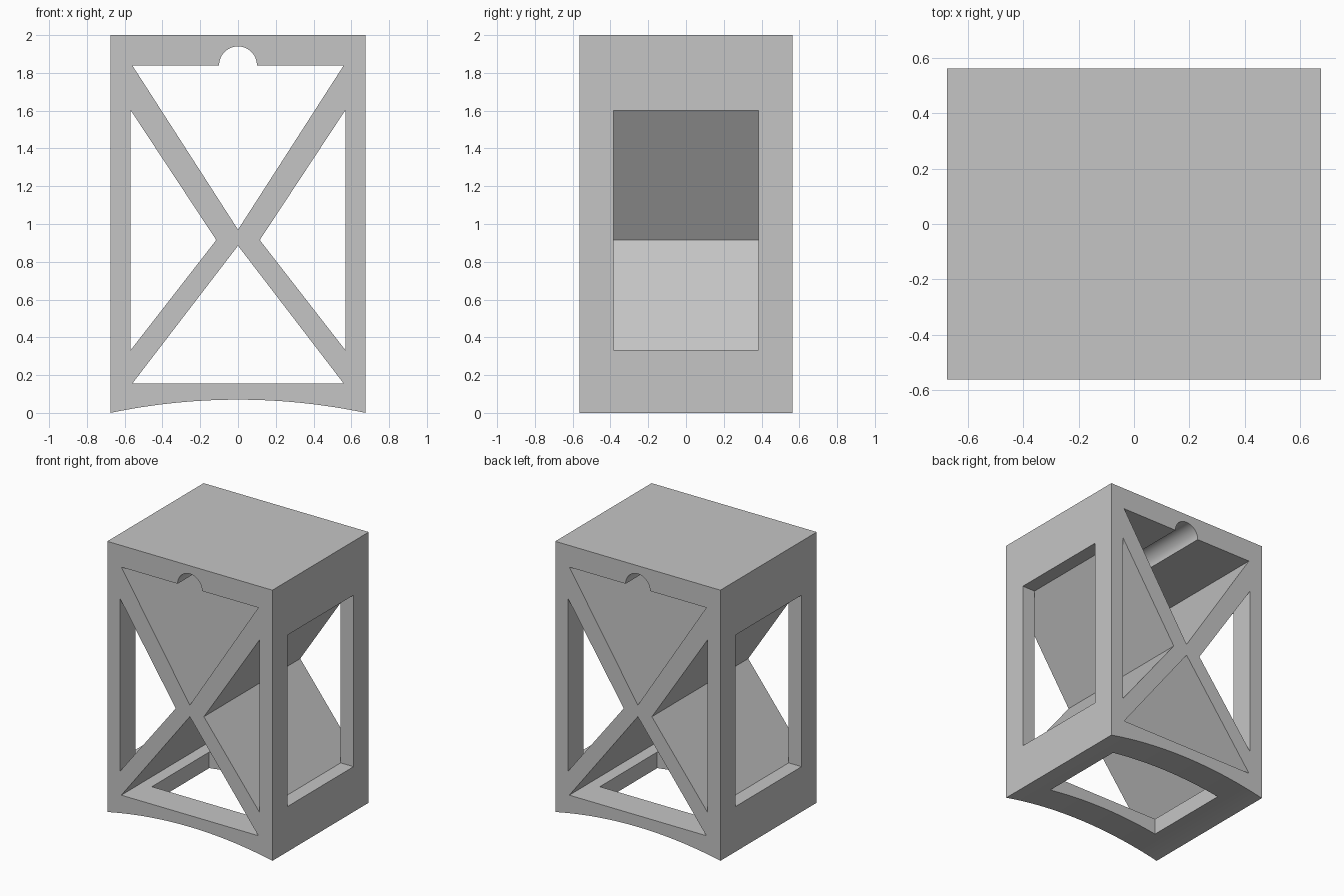
import bpy, bmesh, math
from mathutils import Vector

cube = bpy.data.objects.get("Cube")
if cube:
    bpy.data.objects.remove(cube, do_unlink=True)

HALF_X, HALF_Y, HEIGHT = 0.675, 0.5625, 2.0

grey = bpy.data.materials.new("plain grey")
grey.use_nodes = True
colour = (0.56, 0.56, 0.56, 1)
grey.diffuse_color = colour
grey.node_tree.nodes["Principled BSDF"].inputs["Base Color"].default_value = colour


def prism(name, outline, half_depth):
    """Extrude an x-z outline along y."""
    bm = bmesh.new()
    face = bm.faces.new([bm.verts.new((x, -half_depth, z)) for x, z in outline])
    new = bmesh.ops.extrude_face_region(bm, geom=[face])["geom"]
    verts = [v for v in new if isinstance(v, bmesh.types.BMVert)]
    bmesh.ops.translate(bm, verts=verts, vec=Vector((0, 2 * half_depth, 0)))
    bmesh.ops.recalc_face_normals(bm, faces=bm.faces)
    mesh = bpy.data.meshes.new(name)
    bm.to_mesh(mesh)
    bm.free()
    mesh.materials.append(grey)
    obj = bpy.data.objects.new(name, mesh)
    bpy.context.collection.objects.link(obj)
    return obj


def box_outline(x0, x1, z0, z1):
    return [(x0, z0), (x1, z0), (x1, z1), (x0, z1)]


# Block with a shallow arch underneath
rise = 0.07
radius = (HALF_X ** 2 + rise ** 2) / (2 * rise)
arch = []
for i in range(49):
    x = HALF_X * (i / 24 - 1)
    arch.append((x, rise - radius + math.sqrt(radius ** 2 - x ** 2)))
frame = prism("braced_frame", arch + [(HALF_X, HEIGHT), (-HALF_X, HEIGHT)], HALF_Y)

# Upper opening with a round groove in its ceiling
groove = [(0.1 * math.cos(math.pi * i / 32), 1.84 + 0.1 * math.sin(math.pi * i / 32))
          for i in range(33)]
cutters = [prism("upper_opening", [(0, 0.97), (0.56, 1.84)] + groove + [(-0.56, 1.84)], 1)]

# Lower and side openings between the crossed braces
cutters.append(prism("lower_opening", [(-0.56, 0.155), (0.56, 0.155), (0, 0.885)], 1))
for side, label in ((1, "left"), (-1, "right")):
    triangle = [(side * 0.57, 0.33), (side * 0.57, 1.605), (side * 0.115, 0.915)]
    cutters.append(prism(label + "_opening", triangle, 1))

# Windows through the side walls and the floor
for side, label in ((1, "left"), (-1, "right")):
    window = box_outline(side * 0.568, side * 0.8, 0.334, 1.601)
    cutters.append(prism(label + "_window", window, 0.385))
cutters.append(prism("floor_window", box_outline(-0.47, 0.47, -0.1, 0.17), 0.335))

for cutter in cutters:
    cutter.hide_render = True
    cut = frame.modifiers.new(cutter.name, "BOOLEAN")
    cut.operation = "DIFFERENCE"
    cut.solver = "EXACT"
    cut.object = cutter

# Keep the finished shape and drop the cutters
bpy.context.view_layer.update()
evaluated = frame.evaluated_get(bpy.context.evaluated_depsgraph_get())
finished = bpy.data.meshes.new_from_object(evaluated)
frame.modifiers.clear()
frame.data = finished
finished.name = "braced_frame"
for cutter in cutters:
    bpy.data.objects.remove(cutter, do_unlink=True)

bpy.ops.object.select_all(action="DESELECT")
frame.select_set(True)
bpy.context.view_layer.objects.active = frame
bpy.ops.object.shade_smooth_by_angle(angle=math.radians(30))
